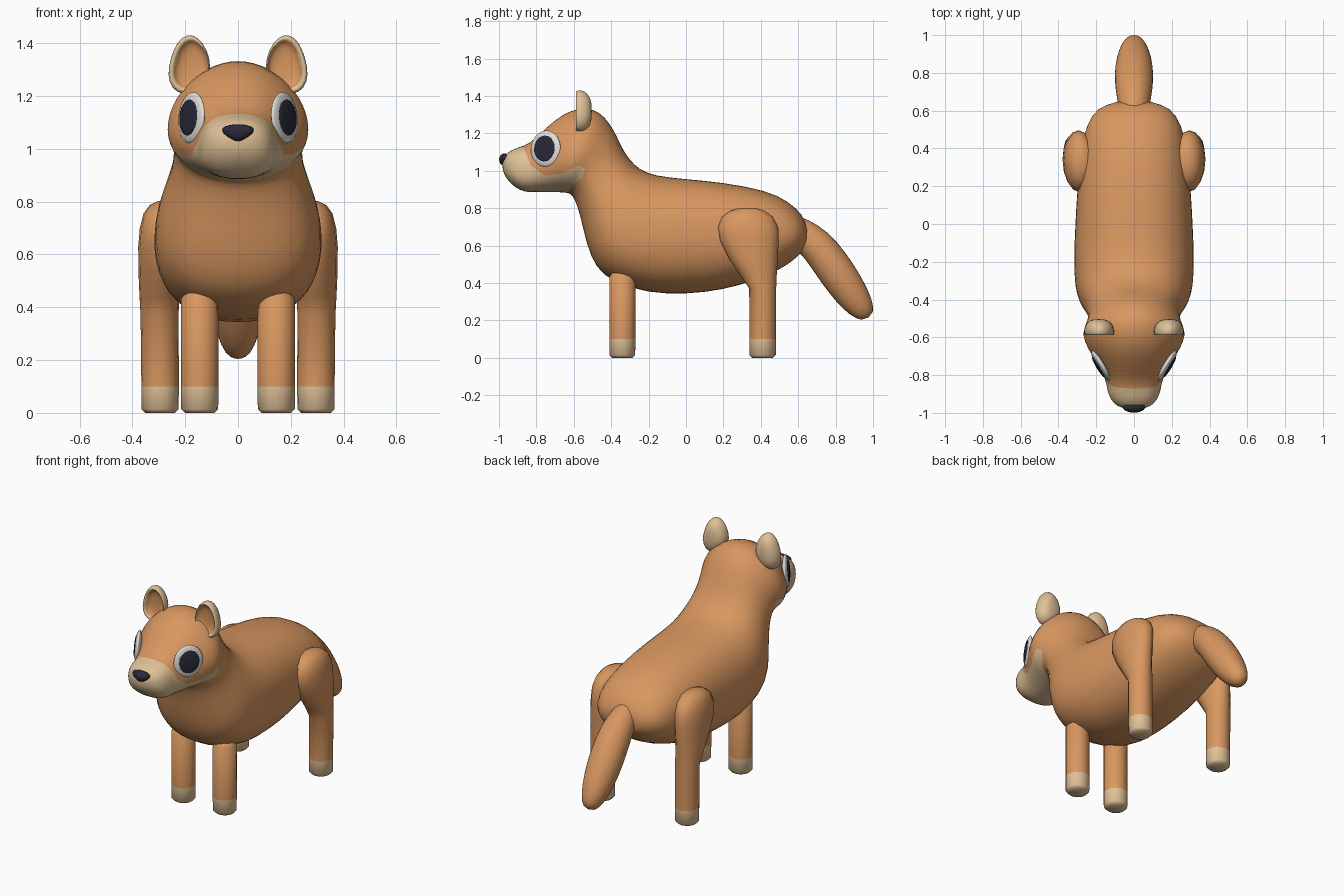
import bpy, bmesh, math
from mathutils import Vector, Matrix

if "Cube" in bpy.data.objects:
    bpy.data.objects.remove(bpy.data.objects["Cube"])


def material(name, rgb):
    m = bpy.data.materials.new(name)
    m.diffuse_color = (*rgb, 1)
    m.use_nodes = True
    m.node_tree.nodes["Principled BSDF"].inputs["Base Color"].default_value = m.diffuse_color
    return m


FUR = material("orange fur", (0.69, 0.31, 0.117))
CREAM = material("cream fur", (0.74, 0.53, 0.31))
WHITE = material("eye white", (0.74, 0.73, 0.70))
DARK = material("dark", (0.022, 0.022, 0.04))


def finish(bm, name, mats, rule=None, angle=60):
    """Turn a bmesh into a smooth object, colouring faces by a rule on their centre."""
    bmesh.ops.recalc_face_normals(bm, faces=bm.faces)
    for f in bm.faces:
        f.smooth = True
        if rule:
            f.material_index = rule(f.calc_center_median())
    me = bpy.data.meshes.new(name)
    bm.to_mesh(me)
    bm.free()
    ob = bpy.data.objects.new(name, me)
    bpy.context.collection.objects.link(ob)
    for m in mats:
        me.materials.append(m)
    bpy.ops.object.select_all(action='DESELECT')
    bpy.context.view_layer.objects.active = ob
    ob.select_set(True)
    bpy.ops.object.shade_smooth_by_angle(angle=math.radians(angle))
    return ob


def loft(rings, subdiv=0):
    """Skin closed rings of points, cap both ends, optionally smooth the cage."""
    bm = bmesh.new()
    rows = [[bm.verts.new(p) for p in r] for r in rings]
    n = len(rows[0])
    for a, b in zip(rows, rows[1:]):
        for i in range(n):
            j = (i + 1) % n
            bm.faces.new((a[i], a[j], b[j], b[i]))
    bm.faces.new(rows[0])
    bm.faces.new(rows[-1])
    if not subdiv:
        return bm
    me = bpy.data.meshes.new("cage")
    bm.to_mesh(me)
    bm.free()
    ob = bpy.data.objects.new("cage", me)
    bpy.context.collection.objects.link(ob)
    ob.modifiers.new("smooth", 'SUBSURF').levels = subdiv
    out = bmesh.new()
    out.from_object(ob, bpy.context.evaluated_depsgraph_get())
    bpy.data.objects.remove(ob)
    bpy.data.meshes.remove(me)
    return out


def spine_rings(sections, n):
    """Sections give top (y, z), bottom (y, z), half width, then optional sag and squareness."""
    rings = []
    for ty, tz, by, bz, w, *shape in sections:
        sag, power = shape + [0, 1][len(shape):]
        top, bot = Vector((0, ty, tz)), Vector((0, by, bz))
        mid, half = (top + bot) / 2, (top - bot) / 2
        ring = []
        for i in range(n):
            a = 2 * math.pi * i / n
            c, s = (math.copysign(abs(t) ** power, t) for t in (math.cos(a), math.sin(a)))
            ring.append(mid + half * c + Vector((w * s * (1 - sag * c), 0, 0)))
        rings.append(ring)
    return rings


def in_poly(u, v, poly):
    inside = False
    for (u1, v1), (u2, v2) in zip(poly, poly[1:] + poly[:1]):
        if (v1 > v) != (v2 > v) and u < u1 + (v - v1) * (u2 - u1) / (v2 - v1):
            inside = not inside
    return int(inside)


# Body, neck, head and muzzle in one skin
body = loft(spine_rings([
    (0.648, 0.70, 0.640, 0.60, 0.10), (0.625, 0.765, 0.605, 0.54, 0.20),
    (0.55, 0.838, 0.50, 0.468, 0.255, 0, 0.92), (0.43, 0.898, 0.38, 0.415, 0.28, 0, 0.9),
    (0.20, 0.94, 0.20, 0.360, 0.303, 0, 0.88), (0.0, 0.958, 0.0, 0.337, 0.313, 0, 0.88),
    (-0.17, 0.975, -0.20, 0.342, 0.322, 0.03, 0.88), (-0.25, 1.01, -0.385, 0.40, 0.316, 0.06, 0.88),
    (-0.30, 1.06, -0.485, 0.475, 0.295, 0.06, 0.88), (-0.34, 1.12, -0.535, 0.615, 0.262, 0.05, 0.92),
    (-0.37, 1.19, -0.563, 0.75, 0.243, 0.08, 0.95), (-0.41, 1.26, -0.595, 0.85, 0.245, 0.1),
    (-0.46, 1.315, -0.62, 0.876, 0.264, 0.12), (-0.53, 1.342, -0.64, 0.88, 0.272, 0.15),
    (-0.62, 1.325, -0.68, 0.884, 0.247, 0.15), (-0.70, 1.275, -0.74, 0.884, 0.205, 0.13, 0.95),
    (-0.78, 1.20, -0.80, 0.884, 0.164, 0.1, 0.9), (-0.84, 1.143, -0.85, 0.884, 0.146, 0.06, 0.83),
    (-0.89, 1.128, -0.89, 0.897, 0.141, 0.05, 0.8), (-0.935, 1.112, -0.93, 0.922, 0.122, 0.04, 0.82),
    (-0.968, 1.085, -0.965, 0.965, 0.09, 0, 0.9), (-0.984, 1.05, -0.98, 1.0, 0.03)], 24), 1)

# Cream muzzle and cheeks: cut the head along the outline, then colour inside it
MASK = [(-1.1, 1.16), (-0.87, 1.13), (-0.83, 1.03), (-0.76, 0.975), (-0.67, 0.985),
        (-0.57, 1.03), (-0.54, 1.01), (-0.555, 0.965), (-0.61, 0.92), (-0.66, 0.80), (-1.1, 0.80)]

for (y1, z1), (y2, z2) in zip(MASK[1:-2], MASK[2:-1]):
    near = [f for f in body.faces
            if min(y1, y2) - 0.04 < f.calc_center_median().y < max(y1, y2) + 0.04
            and min(z1, z2) - 0.05 < f.calc_center_median().z < max(z1, z2) + 0.05]
    geom = near + list({e for f in near for e in f.edges}) + list({v for f in near for v in f.verts})
    bmesh.ops.bisect_plane(body, geom=geom, dist=1e-5, plane_co=(0, y1, z1),
                           plane_no=(0, z2 - z1, y1 - y2))
finish(body, "body_and_head", [FUR, CREAM], lambda c: in_poly(c.y, c.z, MASK), 80)

# Tail
finish(loft(spine_rings([
    (0.56, 0.77, 0.54, 0.61, 0.07), (0.65, 0.745, 0.61, 0.56, 0.085),
    (0.76, 0.68, 0.655, 0.50, 0.10), (0.86, 0.56, 0.722, 0.40, 0.106),
    (0.943, 0.43, 0.80, 0.298, 0.097), (1.0, 0.31, 0.88, 0.22, 0.07),
    (1.006, 0.235, 0.95, 0.194, 0.035)], 16), 1), "tail", [FUR])


def ball(name, mat, matrix, taper=0):
    bm = bmesh.new()
    bmesh.ops.create_uvsphere(bm, u_segments=24, v_segments=14, radius=1)
    for v in bm.verts:
        v.co.x *= 1 + taper * v.co.z
    bmesh.ops.transform(bm, matrix=matrix, verts=bm.verts)
    return finish(bm, name, [mat])


# Nose, wider at the top
ball("nose", DARK, Matrix.Translation((0, -0.97, 1.06)) @ Matrix.Diagonal((0.055, 0.029, 0.033, 1)), 0.45)


def leg(name, sections, n=16):
    """Sections give z, x centre, x radius, y centre, y radius."""
    rings = [[(cx + rx * math.cos(a), cy + ry * math.sin(a), z)
              for a in (2 * math.pi * i / n for i in range(n))]
             for z, cx, rx, cy, ry in sections]
    finish(loft(rings), name, [FUR, CREAM], lambda c: int(c.z < 0.1), 50)


# Ear outline in x, z, and the fur-coloured hollow in front of it
EAR = [(0.102, 1.31), (0.118, 1.375), (0.15, 1.42), (0.19, 1.435), (0.23, 1.405), (0.254, 1.345),
       (0.266, 1.28), (0.25, 1.23), (0.21, 1.206), (0.16, 1.22), (0.12, 1.26)]
EX, EZ = 0.187, 1.315


def ear_ring(k, shift=0):
    return [(EX - shift + (x - EX) * k, EZ + (z - EZ) * k) for x, z in EAR]


HOLLOW = ear_ring(0.80, 0.008)

for side, s in (("right", 1), ("left", -1)):
    # Front leg
    leg(side + "_front_leg", [
        (0.0, s * 0.145, 0.056, -0.34, 0.054), (0.014, s * 0.145, 0.07, -0.34, 0.068),
        (0.1, s * 0.145, 0.071, -0.34, 0.07), (0.435, s * 0.145, 0.07, -0.34, 0.07),
        (0.465, s * 0.14, 0.045, -0.335, 0.05)])
    # Hind leg with thigh
    leg(side + "_hind_leg", [
        (0.0, s * 0.295, 0.056, 0.41, 0.056), (0.014, s * 0.295, 0.07, 0.41, 0.07),
        (0.1, s * 0.295, 0.071, 0.41, 0.071), (0.37, s * 0.297, 0.072, 0.41, 0.072),
        (0.44, s * 0.298, 0.075, 0.388, 0.097), (0.53, s * 0.297, 0.08, 0.36, 0.13),
        (0.63, s * 0.295, 0.083, 0.338, 0.158), (0.70, s * 0.29, 0.082, 0.331, 0.162),
        (0.755, s * 0.285, 0.073, 0.329, 0.135), (0.787, s * 0.28, 0.055, 0.329, 0.09),
        (0.802, s * 0.28, 0.025, 0.33, 0.04)])

    # Ear: hollow front, domed back
    rings = [[(s * x, y, z) for x, z in ear_ring(k, shift)]
             for k, shift, y in ((0.3, 0.008, -0.560), (0.6, 0.008, -0.563), (0.80, 0.008, -0.574),
                                 (0.87, 0.005, -0.589), (0.97, 0, -0.590), (1.04, 0, -0.572),
                                 (1.0, 0, -0.545), (0.79, 0, -0.518), (0.4, 0, -0.503))]
    finish(loft(rings, 1), side + "_ear", [FUR, CREAM],
           lambda c: 1 - int(c.y < -0.552 and in_poly(abs(c.x), c.z, HOLLOW)), 80)

    # Eye: white disc facing outward with a dark pupil
    out = Vector((s * 0.857, -0.515, 0.08)).normalized()
    turn = out.to_track_quat('Z', 'Y').to_matrix().to_4x4()
    spot = Vector((s * 0.176, -0.75, 1.118))
    ball(side + "_eye_white", WHITE,
         Matrix.Translation(spot) @ turn @ Matrix.Diagonal((0.092, 0.098, 0.02, 1)))
    ball(side + "_pupil", DARK,
         Matrix.Translation(spot + out * 0.0145) @ turn @ Matrix.Diagonal((0.064, 0.069, 0.009, 1)))
